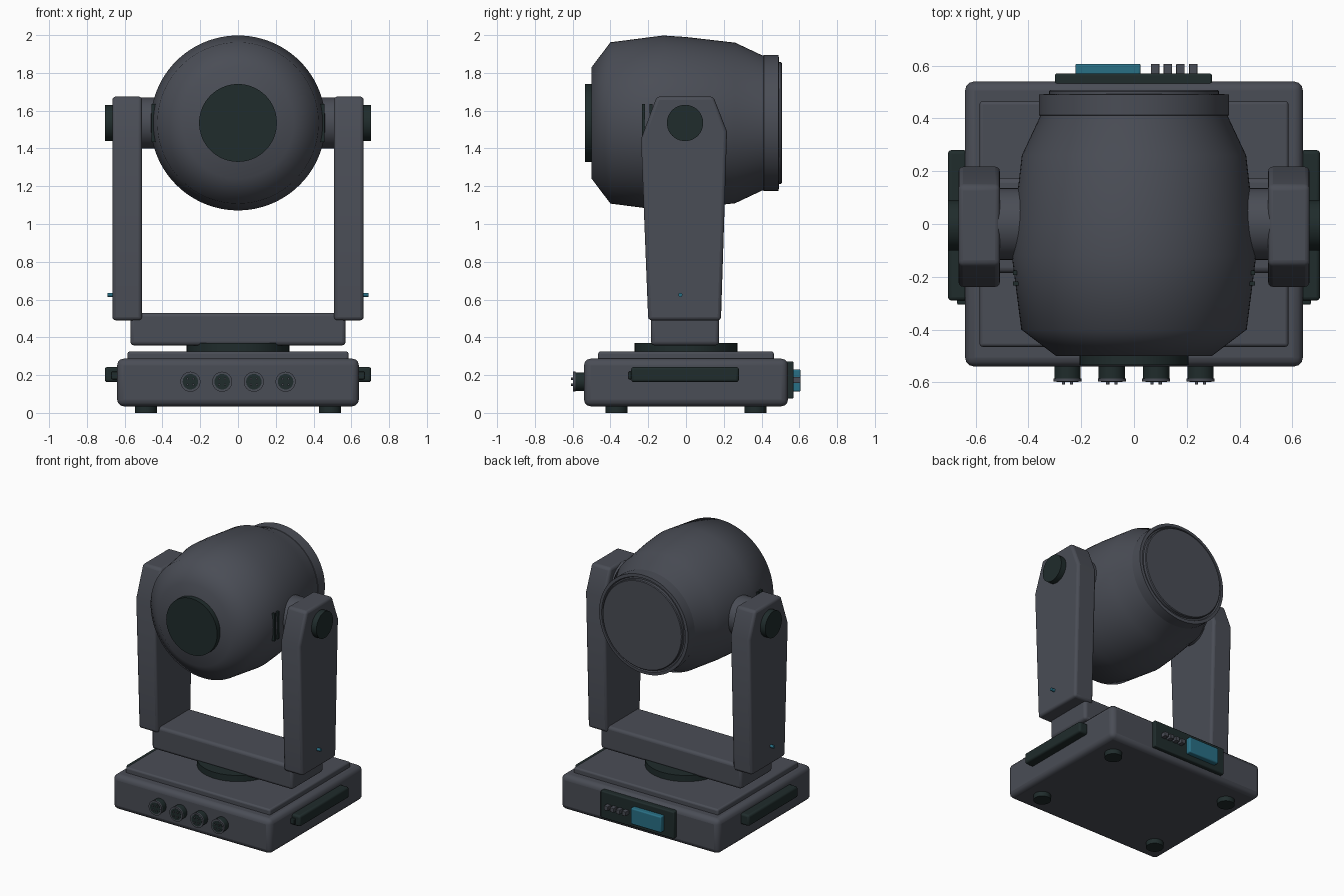
import bpy, bmesh, math
from mathutils import Matrix, Vector

if "Cube" in bpy.data.objects:
    bpy.data.objects.remove(bpy.data.objects["Cube"])


def material(name, rgb):
    m = bpy.data.materials.new(name)
    m.diffuse_color = (*rgb, 1)
    m.use_nodes = True
    m.node_tree.nodes["Principled BSDF"].inputs["Base Color"].default_value = m.diffuse_color
    return m


GREY = material("charcoal_grey", (0.068, 0.074, 0.092))
DARK = material("near_black_green", (0.014, 0.025, 0.025))
TEAL = material("teal", (0.022, 0.16, 0.235))
AXIS = {"X": Matrix.Rotation(math.pi / 2, 4, "Y"),
        "Y": Matrix.Rotation(-math.pi / 2, 4, "X"),
        "Z": Matrix.Identity(4)}
PIVOT = 1.535


def finish(bm, name, mat, bevel=0, angle=35, segments=3):
    bmesh.ops.recalc_face_normals(bm, faces=bm.faces)
    me = bpy.data.meshes.new(name)
    bm.to_mesh(me)
    bm.free()
    ob = bpy.data.objects.new(name, me)
    bpy.context.collection.objects.link(ob)
    me.materials.append(mat)
    if bevel:
        b = ob.modifiers.new("bevel", "BEVEL")
        b.width, b.segments = bevel, segments
        b.limit_method, b.angle_limit = "ANGLE", math.radians(25)
    bpy.ops.object.select_all(action="DESELECT")
    ob.select_set(True)
    bpy.context.view_layer.objects.active = ob
    bpy.ops.object.shade_smooth_by_angle(angle=math.radians(angle))
    return ob


def box(name, lo, hi, mat, bevel=0):
    bm = bmesh.new()
    lo, hi = Vector(lo), Vector(hi)
    bmesh.ops.create_cube(bm, size=1, matrix=Matrix.Translation((lo + hi) / 2)
                          @ Matrix.Diagonal((*(hi - lo), 1)))
    return finish(bm, name, mat, bevel)


def lathe(name, profile, centre, axis, mat, n=48, angle=35):
    """Revolve (radius, height) points round an axis and cap both ends."""
    bm = bmesh.new()
    rings = [[bm.verts.new((r * math.cos(2 * math.pi * i / n),
                            r * math.sin(2 * math.pi * i / n), h)) for i in range(n)]
             for r, h in profile]
    for a, b in zip(rings, rings[1:]):
        for i in range(n):
            j = (i + 1) % n
            bm.faces.new((a[i], a[j], b[j], b[i]))
    bm.faces.new(rings[0])
    bm.faces.new(rings[-1])
    bm.transform(Matrix.Translation(centre) @ AXIS[axis])
    return finish(bm, name, mat, angle=angle)


def cylinder(name, r, lo, hi, centre, axis, mat, n=48):
    return lathe(name, [(r, lo), (r, hi)], centre, axis, mat, n)


def prism(name, outline, x0, x1, mat, bevel):
    """Extrude a (y, z) outline along x."""
    bm = bmesh.new()
    a = [bm.verts.new((x0, y, z)) for y, z in outline]
    b = [bm.verts.new((x1, y, z)) for y, z in outline]
    bm.faces.new(a)
    bm.faces.new(b)
    for i in range(len(a)):
        j = (i + 1) % len(a)
        bm.faces.new((a[i], a[j], b[j], b[i]))
    return finish(bm, name, mat, bevel)


def side_box(name, s, lo, hi, mat, bevel=0):
    """Box given for the +x side, placed on side s."""
    x0, x1 = sorted((s * lo[0], s * hi[0]))
    return box(name, (x0, *lo[1:]), (x1, *hi[1:]), mat, bevel)


# Base, lid and turntable
box("base", (-0.64, -0.54, 0.035), (0.64, 0.54, 0.287), GREY, 0.035)
box("base_lid", (-0.585, -0.465, 0.27), (0.585, 0.465, 0.325), GREY, 0.012)
cylinder("turntable", 0.272, 0.31, 0.37, (0, 0, 0), "Z", DARK, 64)
for sx in (-1, 1):
    for sy in (-1, 1):
        cylinder("foot", 0.058, 0, 0.045, (sx * 0.487, sy * 0.367, 0), "Z", DARK, 32)

# Yoke
box("yoke_beam", (-0.57, -0.185, 0.357), (0.57, 0.175, 0.53), GREY, 0.02)
arm = [(-0.2, 0.49), (0.185, 0.49), (0.217, 1.49), (0.145, 1.675),
       (-0.155, 1.675), (-0.238, 1.45)]
for s in (-1, 1):
    prism("yoke_arm", arm, s * 0.508, s * 0.665, GREY, 0.018)
    lo, hi = sorted((s * 0.65, s * 0.705))
    cylinder("pivot_cap", 0.096, lo, hi, (0, -0.005, PIVOT), "X", DARK)
    lo, hi = sorted((s * 0.36, s * 0.52))
    cylinder("pivot_hub", 0.136, lo, hi, (0, 0, PIVOT), "X", GREY)
    lo, hi = sorted((s * 0.65, s * 0.692))
    cylinder("lock_pin", 0.011, lo, hi, (0, -0.03, 0.625), "X", TEAL, 16)
    # Carry handles
    side_box("handle", s, (0.63, -0.29, 0.163), (0.705, 0.28, 0.243), DARK, 0.014)
    side_box("handle_end", s, (0.63, -0.305, 0.178), (0.67, -0.28, 0.218), DARK, 0.005)
    # Side vents on the head
    for y in (-0.225, -0.185):
        side_box("head_vent", s, (0.42, y - 0.008, 1.435), (0.458, y + 0.008, 1.635), DARK)

# Head
head = [(0.295, -0.5), (0.427, -0.4), (0.463, -0.12), (0.455, 0.0),
        (0.425, 0.26), (0.357, 0.405), (0.357, 0.45)]
lathe("head_shell", head, (0, 0, PIVOT), "Y", GREY, 96, 60)
rim = [(0.34, 0.40), (0.36, 0.412), (0.36, 0.49), (0.338, 0.492), (0.332, 0.48)]
lathe("head_rim", rim, (0, 0, PIVOT), "Y", GREY, 96)
lathe("rear_cover", [(0.322, 0.45), (0.322, 0.502), (0.317, 0.507)],
      (0, 0, PIVOT), "Y", GREY, 96)
cylinder("front_plate", 0.206, -0.535, -0.48, (0, 0, PIVOT), "Y", DARK, 64)

# Front sockets with pins
for x in (-0.252, -0.084, 0.084, 0.252):
    c = (x, 0, 0.165)
    cylinder("socket_body", 0.05, -0.588, -0.53, c, "Y", DARK, 32)
    lathe("socket_ring", [(0.041, -0.586), (0.053, -0.586), (0.053, -0.597),
                          (0.041, -0.597)], c, "Y", GREY, 32)
    cylinder("socket_face", 0.041, -0.599, -0.58, c, "Y", DARK, 32)
    for k in range(4):
        a = math.pi / 4 + k * math.pi / 2
        cylinder("socket_pin", 0.006, -0.608, -0.59,
                 (x + 0.022 * math.cos(a), 0, 0.165 + 0.022 * math.sin(a)), "Y", GREY, 12)

# Rear control panel
box("control_panel", (-0.3, 0.52, 0.075), (0.295, 0.57, 0.272), DARK, 0.008)
box("display", (-0.222, 0.56, 0.113), (0.025, 0.607, 0.23), TEAL, 0.008)
for x in (0.08, 0.128, 0.176, 0.224):
    box("panel_button", (x - 0.016, 0.56, 0.158), (x + 0.016, 0.607, 0.19), GREY, 0.003)
